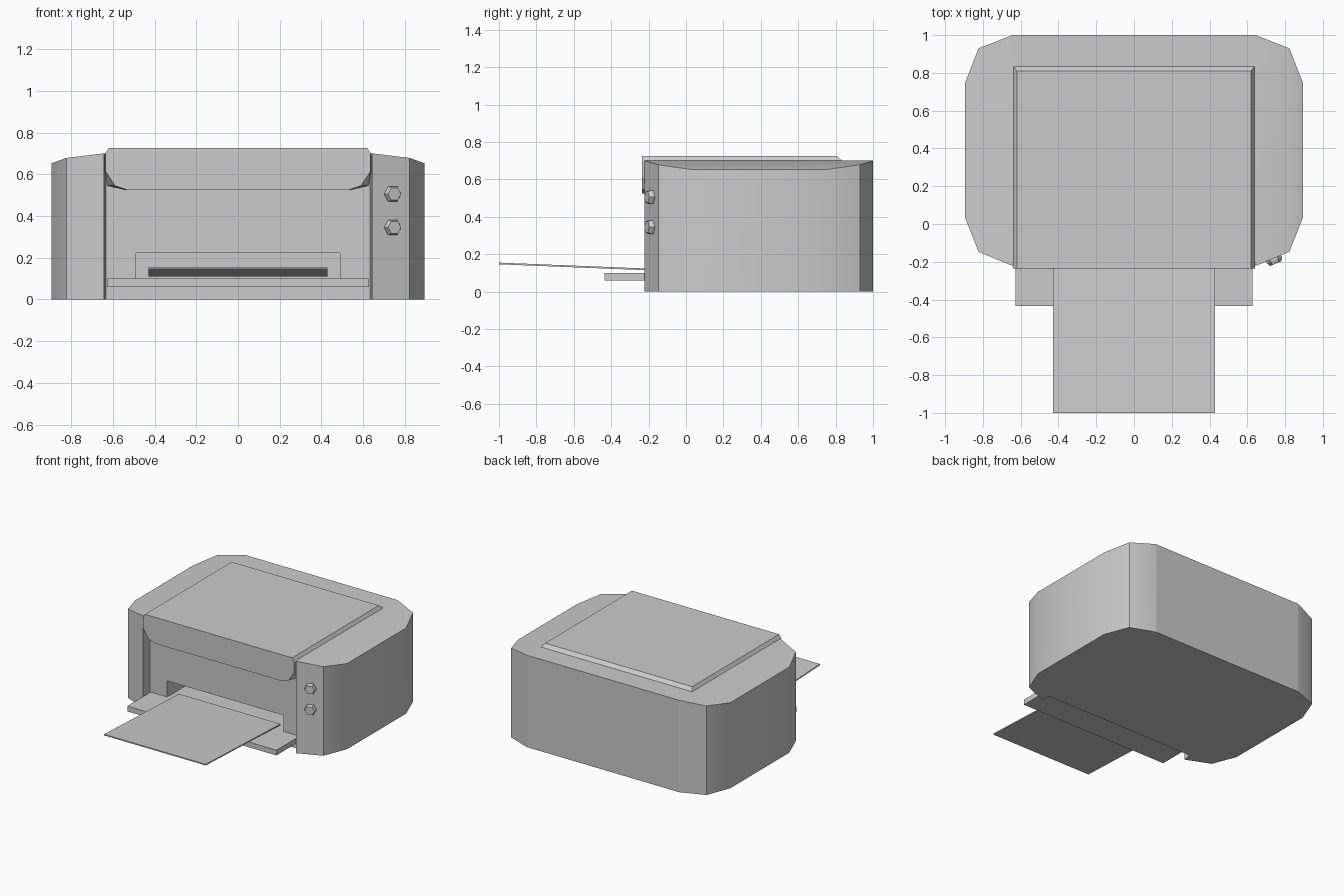
import bpy, bmesh, math
from mathutils import Vector, Matrix

cube = bpy.data.objects.get("Cube")
if cube:
    bpy.data.objects.remove(cube, do_unlink=True)

grey = bpy.data.materials.new("light_grey_plastic")
grey.use_nodes = True
grey.diffuse_color = (0.6, 0.6, 0.6, 1)
grey.node_tree.nodes["Principled BSDF"].inputs["Base Color"].default_value = (0.6, 0.6, 0.6, 1)


def loft(name, rings):
    """Skin a row of equal-length point rings and cap both ends."""
    bm = bmesh.new()
    rows = [[bm.verts.new(p) for p in ring] for ring in rings]
    n = len(rows[0])
    for a, b in zip(rows, rows[1:]):
        for i in range(n):
            j = (i + 1) % n
            bm.faces.new((a[i], a[j], b[j], b[i]))
    bm.faces.new(rows[0])
    bm.faces.new(rows[-1])
    bmesh.ops.recalc_face_normals(bm, faces=bm.faces)
    mesh = bpy.data.meshes.new(name)
    bm.to_mesh(mesh)
    bm.free()
    mesh.materials.append(grey)
    obj = bpy.data.objects.new(name, mesh)
    bpy.context.collection.objects.link(obj)
    return obj


def slab(name, half_x, side):
    """Extrude a (y, z) side profile symmetrically across x."""
    return loft(name, [[(x, y, z) for y, z in side] for x in (-half_x, half_x)])


# Body: sections across x as (x, front y, back y, top z), recessed in the middle
half = [(0.632, -0.155, 1.0, 0.70), (0.643, -0.222, 1.0, 0.70),
        (0.823, -0.147, 0.93, 0.678), (0.895, 0.035, 0.745, 0.652)]
sections = [(-x, f, b, t) for x, f, b, t in reversed(half)] + half
body = loft("body", [[(x, f, 0), (x, f, t), (x, b, t), (x, b, 0)] for x, f, b, t in sections])

# Paper exit opening
cutter = slab("opening_cutter", 0.49, [(-0.4, 0.098), (-0.4, 0.222), (0.1, 0.222), (0.1, 0.098)])
cutter.hide_render = True
cutter.hide_viewport = True
cut = body.modifiers.new("opening", "BOOLEAN")
cut.operation = "DIFFERENCE"
cut.object = cutter
bpy.context.view_layer.objects.active = body
body.select_set(True)
bpy.ops.object.modifier_apply(modifier=cut.name)
bpy.data.objects.remove(cutter, do_unlink=True)
bpy.ops.object.shade_smooth_by_angle(angle=math.radians(30))

# Scanner lid with bevelled sides and back
loft("lid", [[(-x, -0.235, z), (x, -0.235, z), (x, y, z), (-x, y, z)]
             for x, y, z in [(0.64, 0.84, 0.695), (0.62, 0.81, 0.725)]])

# Lid front lip, folded down over the recess, with tapered lower corners
front = [(0.617, 0.725), (0.635, 0.70), (0.635, 0.615), (0.59, 0.545), (0.53, 0.525)]
back = [(0.617, 0.725), (0.638, 0.70), (0.638, 0.60), (0.625, 0.545), (0.54, 0.525)]
loft("lid_front_lip", [[(x, y, z) for x, z in side] + [(-x, y, z) for x, z in reversed(side)]
                       for y, side in ((-0.235, front), (-0.155, back))])

# Lower tray and slightly rising sheet support
slab("lower_tray", 0.628, [(-0.435, 0.06), (-0.435, 0.1), (-0.14, 0.1), (-0.14, 0.06)])
slab("paper_support", 0.428, [(-1, 0.146), (-1, 0.155), (-0.1, 0.119), (-0.1, 0.11)])

# Hexagonal buttons on the angled left front face
normal = Vector((0.385, -0.923, 0))
across = Vector((0.923, 0.385, 0))
up = Vector((0, 0, 1))
for label, z in (("upper", 0.505), ("lower", 0.345)):
    base = Vector((0.739, -0.182, z))
    rings = []
    for depth, radius in ((-0.01, 0.042), (0.012, 0.042), (0.03, 0.034)):
        rings.append([base + normal * depth
                      + across * radius * math.cos(k * math.pi / 3)
                      + up * radius * math.sin(k * math.pi / 3) for k in range(6)])
    loft(label + "_button", rings)
